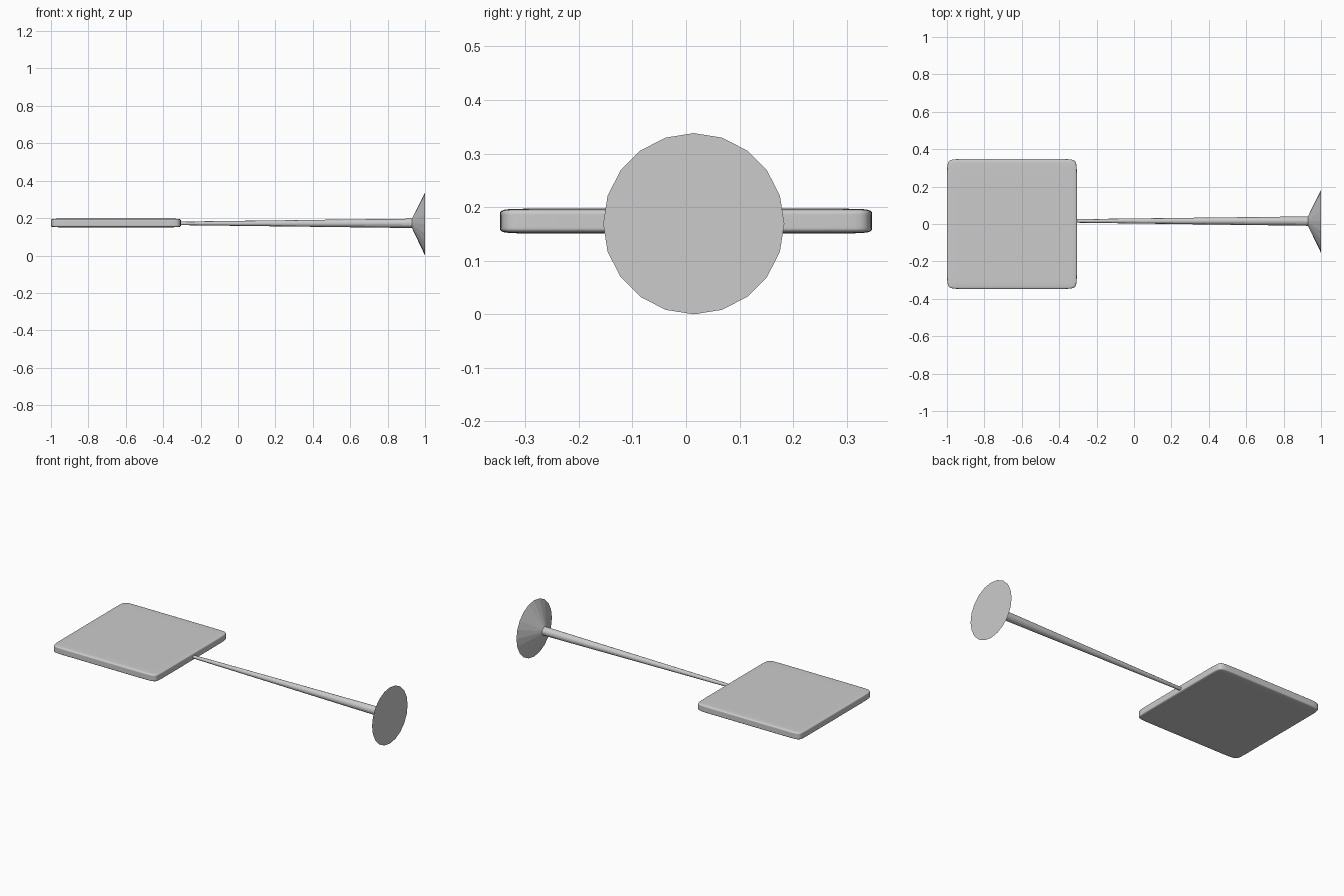
import bpy, bmesh, math

if "Cube" in bpy.data.objects:
    bpy.data.objects.remove(bpy.data.objects["Cube"])

AXIS_Y, AXIS_Z = 0.0145, 0.169


def finish(bm, name):
    bmesh.ops.recalc_face_normals(bm, faces=bm.faces)
    me = bpy.data.meshes.new(name)
    bm.to_mesh(me)
    bm.free()
    ob = bpy.data.objects.new(name, me)
    bpy.context.collection.objects.link(ob)
    return ob


def lathe_x(name, profile, sides=20):
    # rings of (x, radius, y centre, z centre) joined along x, capped at both ends
    bm = bmesh.new()
    rings = []
    for x, r, cy, cz in profile:
        rings.append([bm.verts.new((x,
                                    cy + r * math.sin(2 * math.pi * i / sides),
                                    cz + r * math.cos(2 * math.pi * i / sides)))
                      for i in range(sides)])
    for a, b in zip(rings, rings[1:]):
        for i in range(sides):
            j = (i + 1) % sides
            bm.faces.new((a[i], a[j], b[j], b[i]))
    bm.faces.new(rings[0])
    bm.faces.new(rings[-1])
    return finish(bm, name)


# Softly rounded square panel: box with support loops, then subdivided
half, loop = 0.3475, 0.28
thick, zloop = 0.0232, 0.013
bm = bmesh.new()
bmesh.ops.create_cube(bm, size=2)
bmesh.ops.scale(bm, vec=(half, half, thick), verts=bm.verts)
for axis, pos in ((0, loop), (1, loop), (2, zloop)):
    for s in (-1, 1):
        co = [0, 0, 0]
        no = [0, 0, 0]
        co[axis], no[axis] = s * pos, 1
        bmesh.ops.bisect_plane(bm, geom=bm.verts[:] + bm.edges[:] + bm.faces[:],
                               plane_co=co, plane_no=no)
for f in bm.faces:
    f.smooth = True
panel = finish(bm, "panel")
panel.location = (-1 + half, 0, 0.174)
sub = panel.modifiers.new("rounding", 'SUBSURF')
sub.levels = sub.render_levels = 3

# Tapered rod flaring into the round end disc
lathe_x("rod_with_flared_end", [
    (-0.315, 0.0095, AXIS_Y + 0.002, 0.172),
    (0.93, 0.025, AXIS_Y + 0.001, 0.172),
    (1.0, 0.169, AXIS_Y, AXIS_Z),
])
